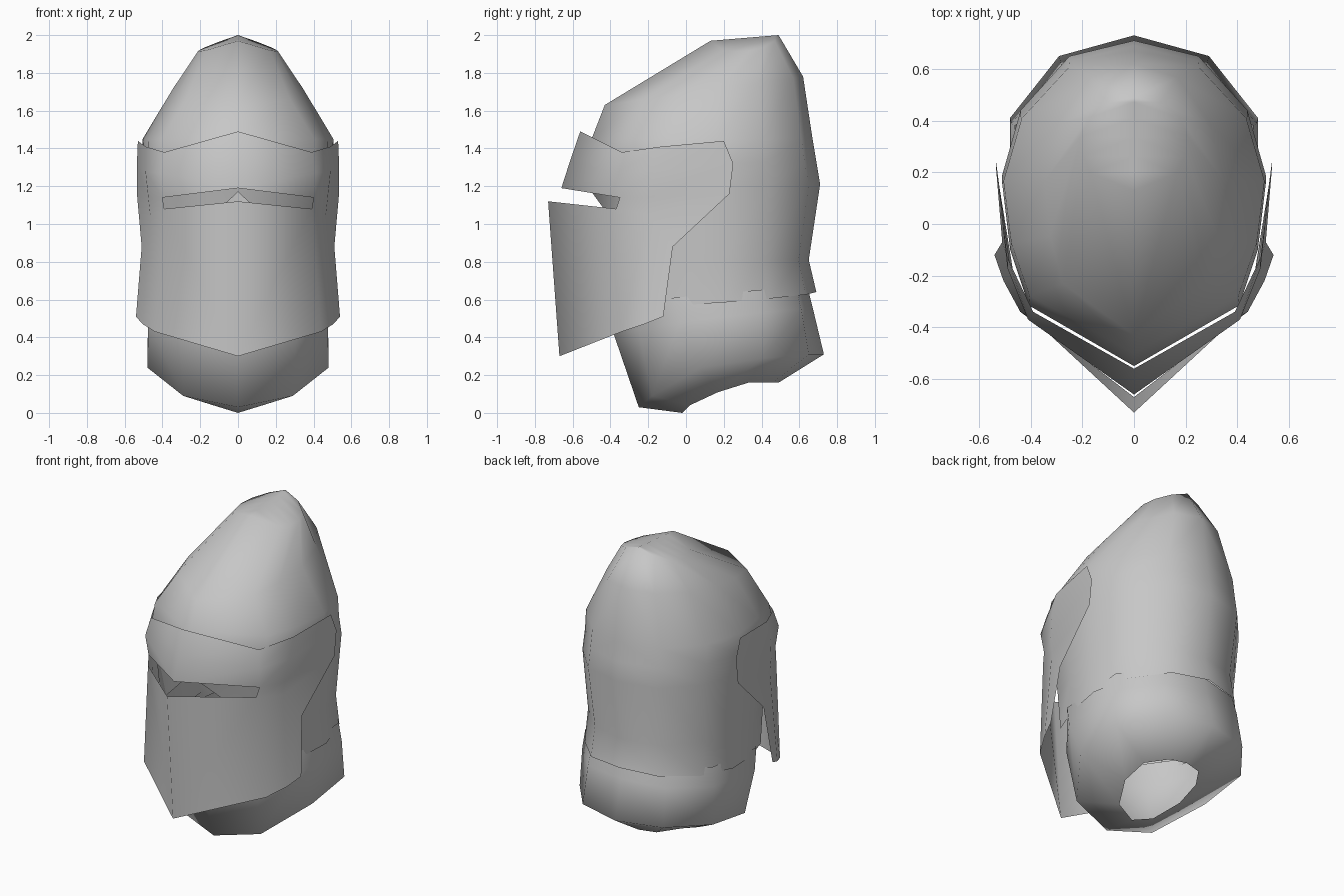
import bpy

steel = bpy.data.materials.new("grey_steel")
steel.diffuse_color = (0.57, 0.57, 0.57, 1)

# Half outline of a horizontal section, front to back: (width share, depth share)
OUTLINE = [(0, 0), (0.80, 0.19), (0.94, 0.364), (1, 0.57), (0.86, 0.777), (0.49, 0.95), (0, 1)]


def ring(y_front, z_front, y_back, z_back, width, lift=0.0):
    """Tilted half section; lift raises the flanks above the centre line."""
    return [(width * px, y_front + t * (y_back - y_front),
             z_front + t * (z_back - z_front) + lift * px) for px, t in OUTLINE]


def sheet(name, rows, skip=(), extra=()):
    """Skin rows of points into a smooth half shell and mirror it across x."""
    n = len(rows[0])
    verts = [p for row in rows for p in row]
    faces = []
    for r in range(len(rows) - 1):
        for c in range(n - 1):
            if (r, c) not in skip:
                a = r * n + c
                faces.append((a, a + 1, a + n + 1, a + n))
    faces += list(extra)
    mesh = bpy.data.meshes.new(name)
    mesh.from_pydata(verts, [], faces)
    for p in mesh.polygons:
        p.use_smooth = True
    mesh.materials.append(steel)
    obj = bpy.data.objects.new(name, mesh)
    bpy.context.collection.objects.link(obj)
    mirror = obj.modifiers.new("mirror", 'MIRROR')
    mirror.use_clip = True
    mirror.merge_threshold = 0.0005
    return obj


# Skull: tall swept-back bowl, open at the face below eye level
skull_rows = [
    ring(-0.42, 0.56, 0.69, 0.64, 0.49, -0.02),
    ring(-0.44, 0.80, 0.65, 0.81, 0.49),
    ring(-0.50, 1.17, 0.71, 1.21, 0.51),
    ring(-0.55, 1.31, 0.69, 1.33, 0.51),
    ring(-0.50, 1.45, 0.67, 1.45, 0.505),
    ring(-0.43, 1.63, 0.62, 1.78, 0.345),
    ring(0.13, 1.97, 0.49, 2.00, 0.21, -0.07),
    [(0, 0.13 + 0.36 * t, 1.97 + 0.03 * t) for _, t in OUTLINE],  # crown line
]
sheet("skull", skull_rows, skip={(0, 0), (1, 0), (6, 0), (6, 5)},
      extra=[(14, 8, 15), (42, 43, 50), (47, 48, 54)])

# Neck guard: ten-sided flared collar turned in to an open neck hole
neck_rows = [
    [(0, -0.41, 0.56), (0.29, -0.25, 0.59), (0.465, -0.06, 0.61),
     (0.46, 0.38, 0.65), (0.27, 0.58, 0.67), (0, 0.64, 0.68)],
    [(0, -0.38, 0.41), (0.31, -0.25, 0.44), (0.475, -0.03, 0.48),
     (0.475, 0.39, 0.53), (0.28, 0.61, 0.55), (0, 0.67, 0.56)],
    [(0, -0.25, 0.03), (0.29, -0.18, 0.09), (0.48, 0.08, 0.24),
     (0.48, 0.41, 0.29), (0.29, 0.65, 0.31), (0, 0.73, 0.31)],
    [(0, -0.02, 0.00), (0.13, 0.02, 0.04), (0.21, 0.17, 0.11),
     (0.20, 0.33, 0.16), (0.11, 0.46, 0.16), (0, 0.49, 0.16)],
]
sheet("neck_guard", neck_rows[::-1])

# Visor: keeled face plate with a brow, an eye slit and swept cheek wings
visor_rows = [
    [(0, -0.67, 0.30), (0.44, -0.34, 0.43), (0.505, -0.22, 0.47), (0.54, -0.12, 0.51)],
    [(0, -0.73, 1.12), (0.39, -0.37, 1.08), (0.465, -0.20, 1.05), (0.51, -0.07, 0.88)],
    [(0, -0.66, 1.19), (0.40, -0.35, 1.14), (0.475, -0.20, 1.14), (0.535, 0.23, 1.16)],
    [(0, -0.615, 1.33), (0.41, -0.37, 1.27), (0.49, -0.17, 1.28), (0.535, 0.25, 1.32)],
    [(0, -0.56, 1.49), (0.39, -0.34, 1.38), (0.49, -0.13, 1.41), (0.53, 0.20, 1.44)],
]
sheet("visor", visor_rows, skip={(1, 0)})
